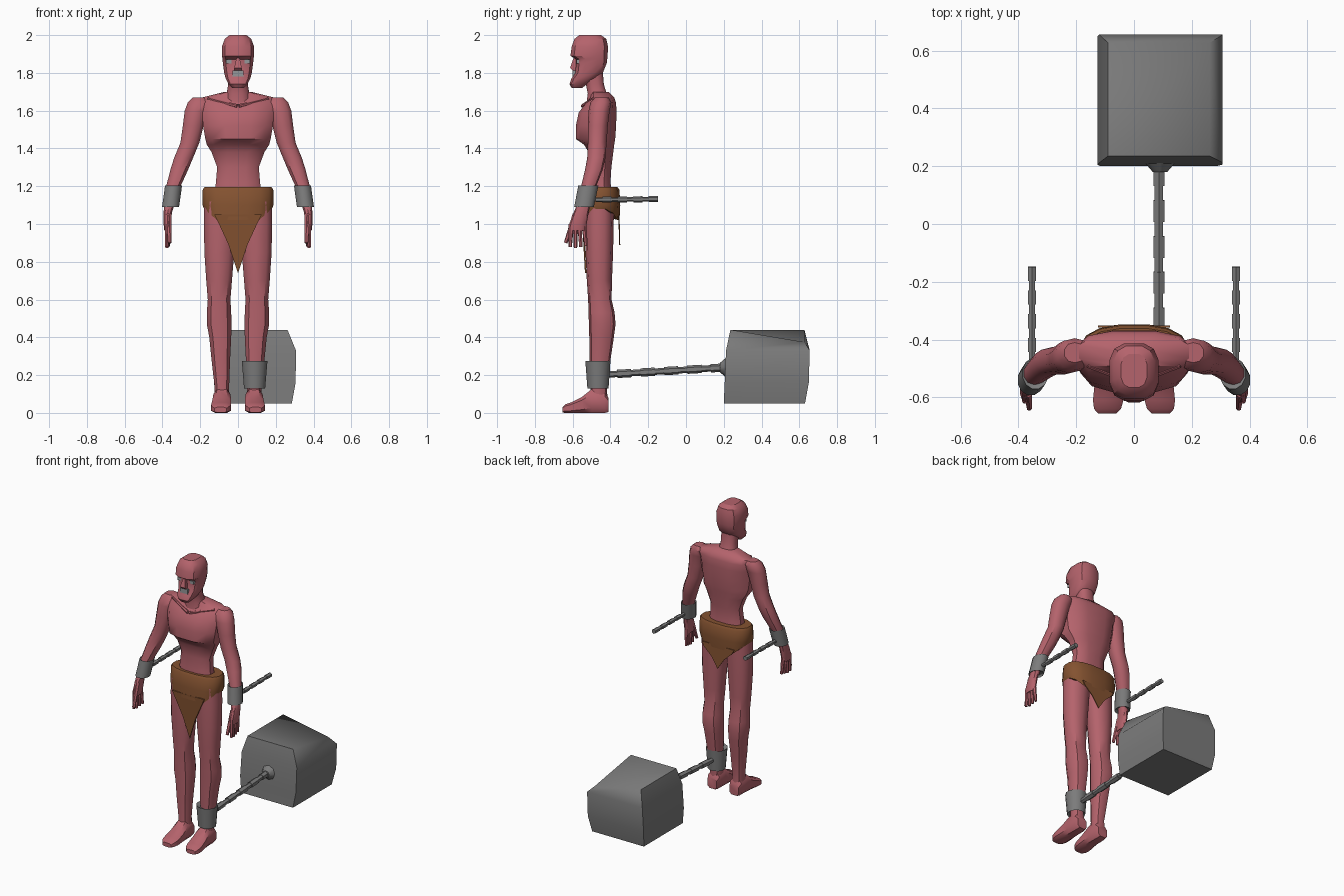
import bpy, bmesh, math
from mathutils import Vector

if "Cube" in bpy.data.objects:
    bpy.data.objects.remove(bpy.data.objects["Cube"])


def material(name, rgb):
    m = bpy.data.materials.new(name)
    m.diffuse_color = (*rgb, 1)
    m.use_nodes = True
    m.node_tree.nodes["Principled BSDF"].inputs["Base Color"].default_value = m.diffuse_color
    return m


SKIN = material("red skin", (0.46, 0.125, 0.15))
CLOTH = material("brown cloth", (0.23, 0.085, 0.03))
IRON = material("grey iron", (0.20, 0.20, 0.20))
PALE = material("pale grey", (0.30, 0.31, 0.32))


def finish(name, bm, mat, angle=40):
    bmesh.ops.recalc_face_normals(bm, faces=bm.faces[:])
    me = bpy.data.meshes.new(name)
    bm.to_mesh(me)
    bm.free()
    me.materials.append(mat)
    for p in me.polygons:
        p.use_smooth = True
    me.set_sharp_from_angle(angle=math.radians(angle))
    ob = bpy.data.objects.new(name, me)
    bpy.context.collection.objects.link(ob)
    return ob


def add_loft(bm, rings, n=12, power=0.8, axis="z", side=1):
    """Rings are (height, a_min, a_max, b_min, b_max); axis z: a=x b=y, axis y: a=x b=z."""
    pts = []
    for i in range(n):
        t = 2 * math.pi * (i + 0.5) / n
        c, s = math.cos(t), math.sin(t)
        pts.append((math.copysign(abs(c) ** power, c), math.copysign(abs(s) ** power, s)))
    ma, mb = max(p[0] for p in pts), max(p[1] for p in pts)
    loops = []
    for h, a0, a1, b0, b1 in rings:
        loop = []
        for c, s in pts:
            a = (a0 + a1) / 2 + (a1 - a0) / 2 * c / ma
            b = (b0 + b1) / 2 + (b1 - b0) / 2 * s / mb
            loop.append(bm.verts.new((side * a, b, h) if axis == "z" else (side * a, h, b)))
        loops.append(loop)
    for lo, hi in zip(loops, loops[1:]):
        for i in range(n):
            j = (i + 1) % n
            bm.faces.new((lo[i], lo[j], hi[j], hi[i]))
    bm.faces.new(loops[0])
    bm.faces.new(loops[-1])
    return loops


def loft(name, rings, mat, angle=40, **kw):
    bm = bmesh.new()
    add_loft(bm, rings, **kw)
    return finish(name, bm, mat, angle)


def rod(bm, p, q, r0, r1, n=6):
    d = Vector(q) - Vector(p)
    out = bmesh.ops.create_cone(bm, cap_ends=True, segments=n, radius1=r0, radius2=r1, depth=d.length)
    rot = Vector((0, 0, 1)).rotation_difference(d).to_matrix()
    for v in out["verts"]:
        v.co = rot @ v.co + (Vector(p) + Vector(q)) / 2


def chain(name, p, q, count, wide, thin):
    bm = bmesh.new()
    p, q = Vector(p), Vector(q)
    for i in range(count):
        r = wide if i % 2 else thin
        over = 0.1 if i % 2 else 0
        rod(bm, p.lerp(q, (i - over) / count), p.lerp(q, (i + 1 + over) / count), r, r)
    return finish(name, bm, IRON)


def box(name, centre, size, mat):
    bm = bmesh.new()
    bmesh.ops.create_cube(bm, size=1)
    for v in bm.verts:
        v.co = Vector(a * b for a, b in zip(v.co, size)) + Vector(centre)
    return finish(name, bm, mat)


# Torso with a chest shelf above a narrow waist
torso = [(1.15, .125, -.515, -.39), (1.22, .117, -.51, -.40), (1.30, .11, -.505, -.395),
         (1.38, .14, -.515, -.385), (1.42, .165, -.54, -.38), (1.45, .173, -.583, -.375),
         (1.52, .185, -.583, -.37), (1.59, .19, -.568, -.368), (1.64, .20, -.53, -.37),
         (1.67, .19, -.505, -.38), (1.70, .07, -.50, -.41)]
loft("torso", [(z, -r, r, f, b) for z, r, f, b in torso], SKIN, angle=38, power=0.75)
loft("neck", [(1.62, -.075, .075, -.53, -.39), (1.69, -.06, .06, -.52, -.42),
              (1.74, -.052, .052, -.53, -.435), (1.80, -.055, .055, -.55, -.44)], SKIN)

# Head with brow, jaw, nose, eyes and teeth
head = [(1.72, .03, -.605, -.55), (1.74, .05, -.617, -.525), (1.77, .065, -.607, -.475),
        (1.80, .073, -.586, -.44), (1.85, .08, -.582, -.42), (1.872, .082, -.582, -.417),
        (1.89, .085, -.612, -.415), (1.94, .085, -.605, -.413), (1.98, .07, -.59, -.422),
        (2.0, .045, -.565, -.45)]
loft("head", [(z, -r, r, f, b) for z, r, f, b in head], SKIN, angle=32, power=0.7)
loft("nose", [(1.812, -.018, .018, -.60, -.56), (1.826, -.02, .02, -.614, -.56),
              (1.88, -.008, .008, -.595, -.56)], SKIN, n=4)
box("teeth", (0, -.585, 1.79), (.06, .03, .045), PALE)

for side, word in ((1, "left"), (-1, "right")):
    box(word + "_eye", (side * .043, -.569, 1.861), (.04, .024, .02), PALE)

    # Collarbone
    bm = bmesh.new()
    rod(bm, (side * .005, -.548, 1.625), (side * .16, -.49, 1.665), .010, .008)
    finish(word + "_collarbone", bm, SKIN)

    # Arm down to the palm
    arm = [(1.67, .205, -.445, .035, .035), (1.645, .205, -.45, .06, .055),
           (1.60, .222, -.46, .06, .056), (1.52, .237, -.467, .055, .053),
           (1.43, .255, -.47, .05, .05), (1.35, .288, -.475, .05, .048),
           (1.29, .31, -.487, .047, .047), (1.20, .342, -.515, .038, .04),
           (1.11, .362, -.54, .028, .034), (1.06, .372, -.555, .022, .04),
           (1.0, .374, -.572, .02, .046), (.965, .374, -.575, .016, .043)]
    loft(word + "_arm", [(z, x - a, x + a, y - b, y + b) for z, x, y, a, b in arm],
         SKIN, n=10, power=0.9, side=side)

    # Fingers and thumb
    bm = bmesh.new()
    for k in range(4):
        y = -.607 + k * .022
        tip = (side * (.378 - .003 * k), y - .006 + k * .006, .872 + .006 * abs(k - 1))
        rod(bm, (side * .374, y, 1.0), tip, .014, .009)
    rod(bm, (side * .368, -.585, 1.05), (side * .362, -.637, .90), .016, .010)
    finish(word + "_fingers", bm, SKIN)

    # Leg with a slight knee
    leg = [(1.12, .0, .178, -.535, -.38), (1.0, .008, .18, -.535, -.383),
           (.85, .02, .178, -.532, -.386), (.70, .032, .168, -.525, -.392),
           (.60, .04, .16, -.518, -.394), (.53, .036, .165, -.516, -.378),
           (.47, .034, .165, -.514, -.373), (.40, .036, .152, -.512, -.382),
           (.28, .042, .14, -.51, -.40), (.14, .047, .124, -.505, -.42),
           (.05, .045, .125, -.51, -.413)]
    loft(word + "_leg", leg, SKIN, n=10, power=0.85, side=side)

    # Foot
    foot = [(-.41, .05, .12, .005, .08), (-.43, .042, .128, 0, .11), (-.50, .04, .13, 0, .125),
            (-.55, .036, .136, 0, .085), (-.61, .037, .142, 0, .055), (-.64, .045, .138, 0, .045),
            (-.655, .06, .125, .002, .03)]
    loft(word + "_foot", foot, SKIN, n=8, power=0.6, axis="y", side=side)

    # Wrist shackle and its broken chain
    cuff = [(1.105, .318, .372, -.575, -.515), (1.09, .312, .402, -.592, -.488),
            (1.205, .296, .386, -.570, -.463), (1.195, .308, .374, -.555, -.48)]
    loft(word + "_wrist_shackle", cuff, IRON, n=12, power=1, side=side)
    chain(word + "_wrist_chain", (side * .353, -.48, 1.128), (side * .353, -.152, 1.132), 8, .016, .012)

# Ankle shackle, long chain and anchor
loft("ankle_shackle", [(.15, .045, .13, -.50, -.42), (.13, .032, .144, -.522, -.41),
                       (.275, .02, .156, -.533, -.40), (.262, .035, .14, -.515, -.415)],
     IRON, n=12, power=1)
chain("ankle_chain", (.086, -.42, .203), (.086, .20, .24), 10, .022, .017)
bm = bmesh.new()
rod(bm, (.09, .18, .24), (.09, .215, .24), .025, .055, 8)
finish("chain_anchor", bm, IRON)

# Heavy stone weight: bulged block with one dropped top corner
bm = bmesh.new()
loops = add_loft(bm, [(.05, -.115, .285, .20, .63), (.16, -.127, .305, .205, .65),
                      (.33, -.12, .307, .212, .655), (.44, -.09, .262, .235, .627)], n=4)
max(loops[-1], key=lambda v: v.co.x + v.co.y).co.z = .375
finish("weight", bm, IRON, 75)

# Loincloth wrap, its lower hem dipping at the front and back
bm = bmesh.new()
loops = add_loft(bm, [(1.08, -.178, .178, -.552, -.352), (1.10, -.188, .188, -.55, -.348),
                      (1.18, -.187, .187, -.54, -.352), (1.195, -.178, .178, -.53, -.362)],
                 n=16, power=0.8)
for v in loops[0]:
    v.co.z -= .06 * max(0, min(1, (.18 - abs(v.co.x)) / .07))
finish("loincloth_wrap", bm, CLOTH)


def flap(name, y_top, y_tip, z_mid, z_tip, thick):
    outline = [(-.125, 1.05), (-.11, 1.02), (-.05, z_mid), (0, z_tip),
               (.05, z_mid), (.11, 1.02), (.125, 1.05)]
    bm = bmesh.new()
    rows = []
    for off in (0, thick):
        rows.append([bm.verts.new((x, y_top + (y_tip - y_top) * (1.05 - z) / (1.05 - z_tip) + off, z))
                     for x, z in outline])
    n = len(outline)
    for row in rows:
        bm.faces.new(row)
    for i in range(n):
        j = (i + 1) % n
        bm.faces.new((rows[0][i], rows[0][j], rows[1][j], rows[1][i]))
    finish(name, bm, CLOTH)


flap("front_flap", -.552, -.535, .89, .74, .008)
flap("back_flap", -.358, -.354, .965, .89, .006)
